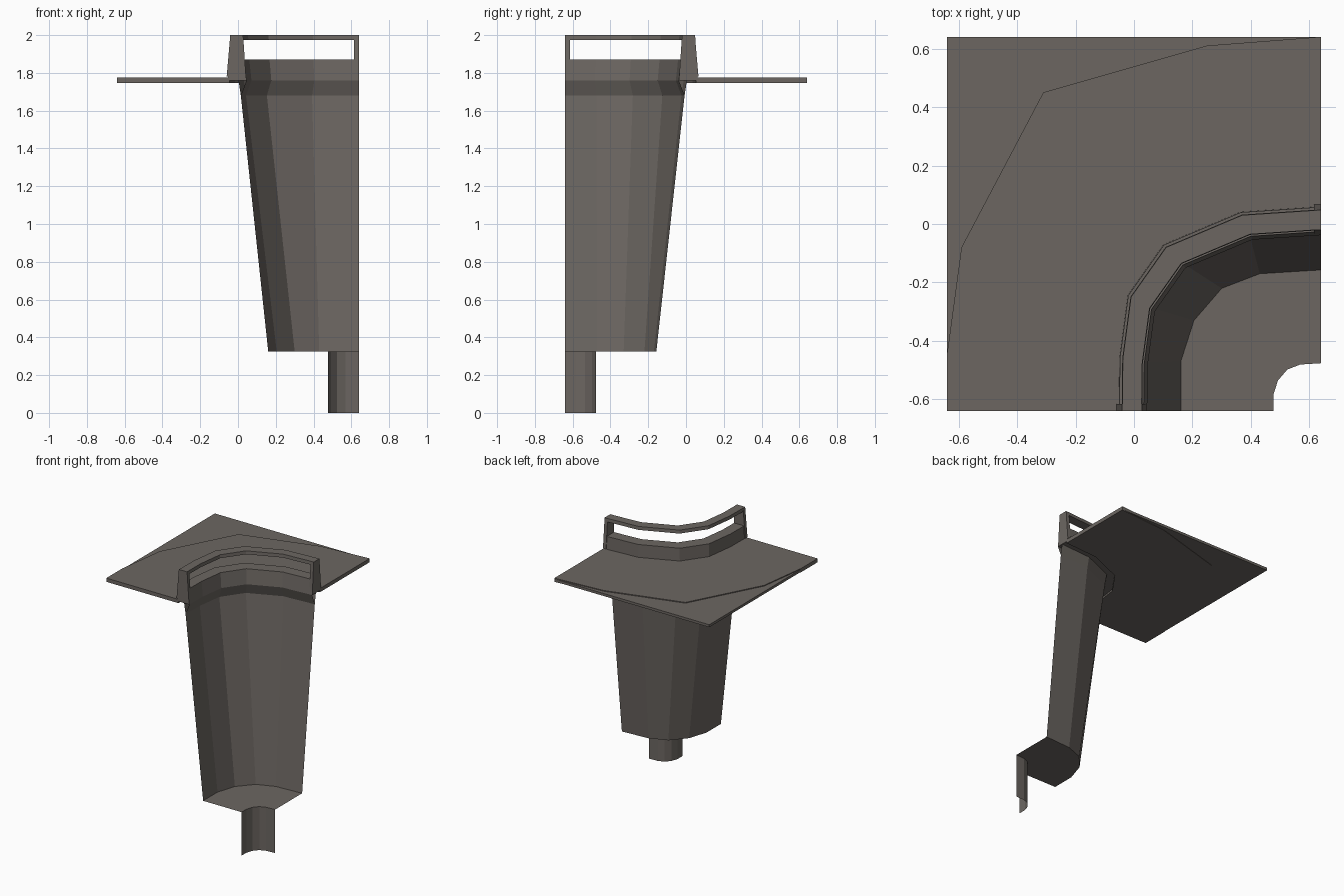
import bpy, bmesh

if "Cube" in bpy.data.objects:
    bpy.data.objects.remove(bpy.data.objects["Cube"])

# The model is a quarter section around a vertical axis at (CX, CY)
CX, CY = 0.64, -0.64

# Squarish quarter profiles: (distance to -x, distance to +y) from the axis
FLOOR = [(.48, 0), (.48, .17), (.435, .31), (.34, .42), (.21, .47), (0, .483)]
COLLAR = [(.68, 0), (.678, .18), (.65, .39), (.53, .56), (.27, .67), (0, .688)]
DISC = [(1.28, 0), (1.28, .19), (1.23, .56), (.95, 1.09), (.39, 1.25), (0, 1.28)]
SQUARE = [(1.28, 0), (1.28, .19), (1.28, .56), (1.28, 1.28), (.39, 1.28), (0, 1.28)]

mat = bpy.data.materials.new("dark_warm_grey")
mat.diffuse_color = (0.150, 0.134, 0.121, 1)
mat.use_nodes = True
mat.node_tree.nodes["Principled BSDF"].inputs["Base Color"].default_value = mat.diffuse_color


def finish(name, bm):
    bmesh.ops.remove_doubles(bm, verts=bm.verts, dist=1e-5)
    bmesh.ops.recalc_face_normals(bm, faces=bm.faces)
    me = bpy.data.meshes.new(name)
    bm.to_mesh(me)
    bm.free()
    me.materials.append(mat)
    ob = bpy.data.objects.new(name, me)
    bpy.context.collection.objects.link(ob)
    return ob


def loft(name, rings, solid=True):
    """Join (profile, radius, z) rings; the radius is measured along the x axis."""
    bm = bmesh.new()
    rows = []
    for prof, r, z in rings:
        s = r / prof[0][0]
        rows.append([bm.verts.new((CX - a * s, CY + b * s, z)) for a, b in prof])
    pairs = list(zip(rows, rows[1:]))
    if solid:
        pairs.append((rows[-1], rows[0]))
        bm.faces.new([row[0] for row in rows])
        bm.faces.new([row[-1] for row in rows])
    for p, q in pairs:
        for i in range(len(p) - 1):
            vs = (p[i], p[i + 1], q[i + 1], q[i])
            if (p[i].co - q[i].co).length + (p[i + 1].co - q[i + 1].co).length > 1e-5:
                bm.faces.new(vs)
    return finish(name, bm)


# Thin open shell: outlet pipe, flat floor, flared wall, inward lip
loft("funnel_shell", [
    (FLOOR, .163, 0), (FLOOR, .163, .325), (FLOOR, .48, .325),
    (COLLAR, .625, 1.68), (COLLAR, .595, 1.76)], solid=False)

# Outer skirt carrying the wall up to the plate
loft("upper_skirt", [(COLLAR, .625, 1.68), (COLLAR, .638, 1.765)], solid=False)

# Low tapered wall around the opening
loft("collar", [(COLLAR, .595, 1.76), (COLLAR, .692, 1.76),
                (COLLAR, .690, 1.87), (COLLAR, .607, 1.87)])

# Top rail
loft("top_rail", [(COLLAR, .612, 1.975), (COLLAR, .682, 1.975),
                  (COLLAR, .680, 2.0), (COLLAR, .614, 2.0)])

# Raised round apron, and the thinner square plate around it
loft("round_apron", [(COLLAR, .685, 1.747), (DISC, 1.28, 1.747),
                     (DISC, 1.28, 1.775), (COLLAR, .685, 1.775)])
loft("square_plate", [(DISC, 1.24, 1.75), (SQUARE, 1.28, 1.75),
                      (SQUARE, 1.28, 1.769), (DISC, 1.24, 1.769)])

# Tapered posts closing both ends of the rail
for name, swap in (("left_post", False), ("right_post", True)):
    bm = bmesh.new()
    rows = []
    for t in (0, .025):
        row = []
        for r, z in ((.598, 1.78), (.70, 1.78), (.681, 2.0), (.613, 2.0)):
            a, b = (t, r + .006) if swap else (r, t)
            row.append(bm.verts.new((CX - a, CY + b, z)))
        rows.append(row)
        bm.faces.new(row)
    for i in range(4):
        j = (i + 1) % 4
        bm.faces.new((rows[0][i], rows[0][j], rows[1][j], rows[1][i]))
    finish(name, bm)
